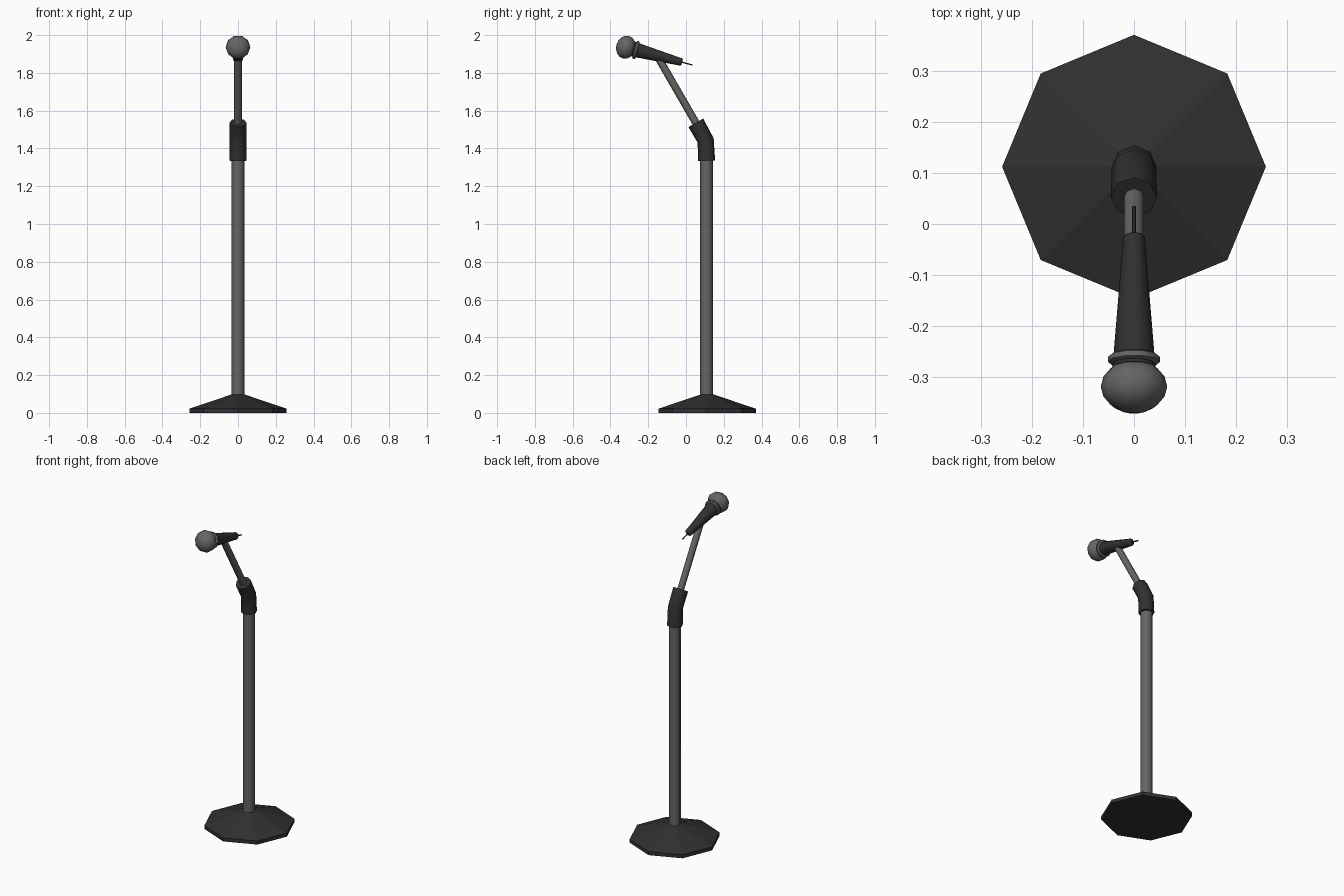
import bpy, bmesh, math
from mathutils import Vector

if "Cube" in bpy.data.objects:
    bpy.data.objects.remove(bpy.data.objects["Cube"])


def material(name, value):
    m = bpy.data.materials.new(name)
    m.diffuse_color = (value, value, value, 1)
    m.use_nodes = True
    m.node_tree.nodes["Principled BSDF"].inputs["Base Color"].default_value = m.diffuse_color
    return m


BLACK = material("matte black", 0.03)
GREY = material("metal grey", 0.13)


def tube(name, rings, mat, sides=8, smooth=True):
    """Skin (centre, axis direction, radius) rings lying in the x=0 plane."""
    bm = bmesh.new()
    loops = []
    for (y, z), (dy, dz), r in rings:
        d = Vector((0, dy, dz)).normalized()
        u, v = Vector((1, 0, 0)), d.cross(Vector((1, 0, 0)))
        loops.append([bm.verts.new(Vector((0, y, z)) + r * (math.cos(a) * u + math.sin(a) * v))
                      for a in (2 * math.pi * i / sides for i in range(sides))])
    for a, b in zip(loops, loops[1:]):
        for i in range(sides):
            j = (i + 1) % sides
            bm.faces.new((a[i], a[j], b[j], b[i]))
    bm.faces.new(loops[0][::-1])
    bm.faces.new(loops[-1])
    bmesh.ops.recalc_face_normals(bm, faces=bm.faces)
    me = bpy.data.meshes.new(name)
    bm.to_mesh(me)
    bm.free()
    me.materials.append(mat)
    ob = bpy.data.objects.new(name, me)
    bpy.context.collection.objects.link(ob)
    if smooth:
        bpy.ops.object.select_all(action='DESELECT')
        ob.select_set(True)
        bpy.context.view_layer.objects.active = ob
        bpy.ops.object.shade_smooth_by_angle(angle=math.radians(50))
    return ob


Y = 0.112
UP = (0, 1)
LEAN = (-0.5, 0.866)

# weighted base and upright pole
tube("base", [((Y, 0), UP, 0.258), ((Y, 0.022), UP, 0.258), ((Y, 0.097), UP, 0.036)], BLACK, smooth=False)
tube("pole", [((Y - 0.003, 0.08), UP, 0.034), ((Y - 0.003, 1.36), UP, 0.034)], GREY)

# bent clutch and leaning arm
tube("clutch", [((0.109, 1.335), (-0.03, 1), 0.045), ((0.104, 1.442), (-0.26, 0.966), 0.044),
                ((0.052, 1.536), LEAN, 0.045)], BLACK)
tube("arm", [((0.06, 1.522), LEAN, 0.02), ((-0.143, 1.874), LEAN, 0.02)], GREY)

# microphone, laid out along its tilted axis from the head centre
HEAD = Vector((-0.318, 1.936))
AXIS = Vector((math.cos(math.radians(15)), -math.sin(math.radians(15))))


def along(profile):
    return [(tuple(HEAD + AXIS * t), tuple(AXIS), r) for t, r in profile]


tube("handle", along([(0.04, 0.042), (0.29, 0.022), (0.302, 0.022), (0.308, 0.016)]), BLACK, 10)
tube("collar_ring", along([(0.046, 0.045), (0.05, 0.051), (0.06, 0.051), (0.064, 0.045)]), GREY, 10)
tube("cable", along([(0.30, 0.004), (0.365, 0.004)]), BLACK, 6)
tube("head", along([(-0.052 * math.cos(a), max(0.065 * math.sin(a), 0.001))
                    for a in (math.pi * i / 8 for i in range(9))]), GREY, 10)
